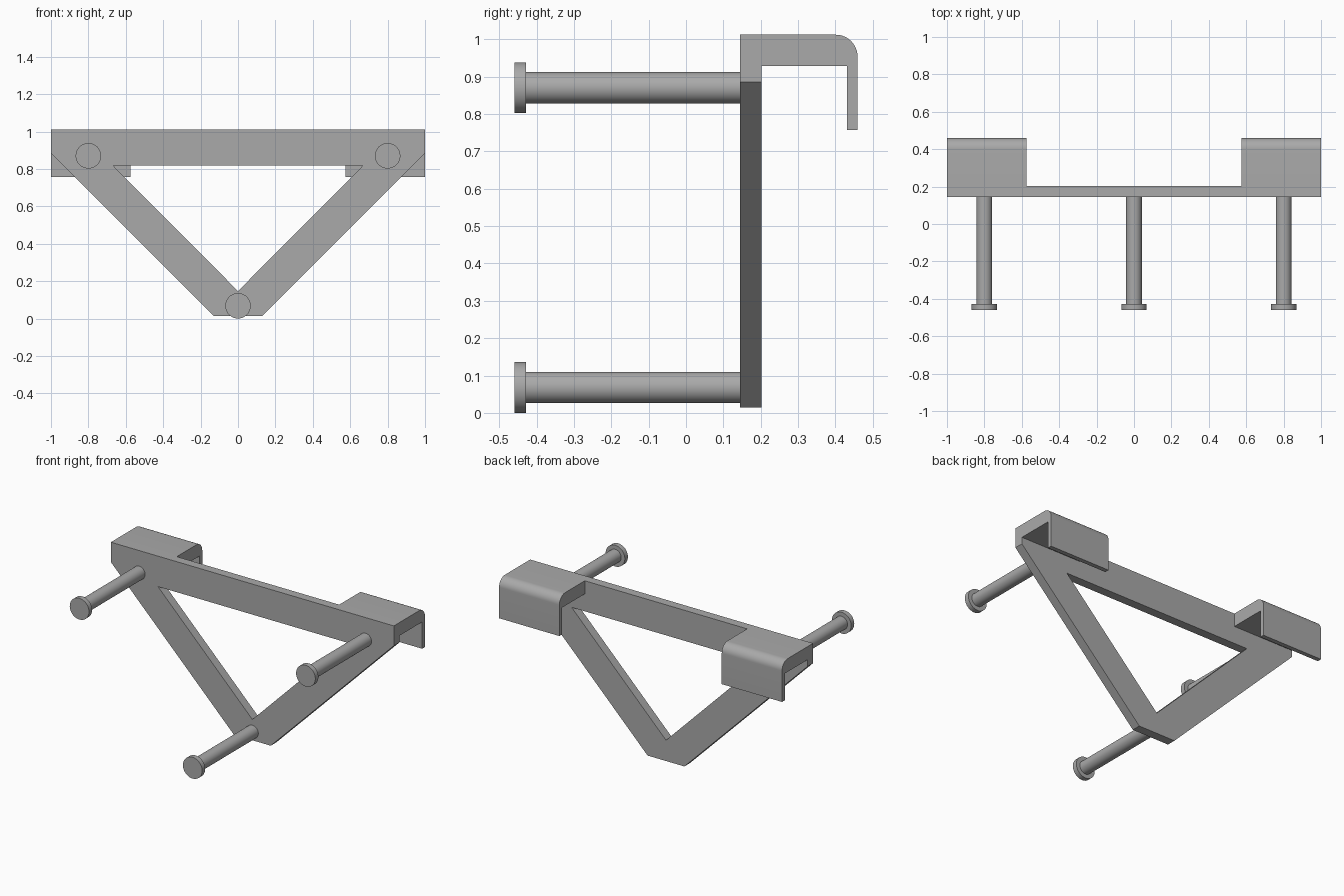
import bpy, bmesh, math
from mathutils import Vector, Matrix

if "Cube" in bpy.data.objects:
    bpy.data.objects.remove(bpy.data.objects["Cube"])

grey = bpy.data.materials.new("plain grey")
grey.use_nodes = True
GREY = (0.4, 0.4, 0.4, 1)
grey.diffuse_color = GREY
grey.node_tree.nodes["Principled BSDF"].inputs["Base Color"].default_value = GREY


def add_object(name, bm):
    bmesh.ops.recalc_face_normals(bm, faces=bm.faces)
    mesh = bpy.data.meshes.new(name)
    bm.to_mesh(mesh)
    bm.free()
    mesh.materials.append(grey)
    obj = bpy.data.objects.new(name, mesh)
    bpy.context.collection.objects.link(obj)
    return obj


def smooth(obj):
    bpy.ops.object.select_all(action="DESELECT")
    obj.select_set(True)
    bpy.context.view_layer.objects.active = obj
    bpy.ops.object.shade_smooth_by_angle(angle=math.radians(30))


def prism(name, loops, direction):
    """Fill closed outlines (later ones are holes) and extrude them."""
    bm = bmesh.new()
    for loop in loops:
        verts = [bm.verts.new(p) for p in loop]
        for a, b in zip(verts, verts[1:] + verts[:1]):
            bm.edges.new((a, b))
    bmesh.ops.triangle_fill(bm, edges=bm.edges[:], use_beauty=True,
                            normal=Vector(direction).normalized())
    new = bmesh.ops.extrude_face_region(bm, geom=bm.faces[:], use_keep_orig=True)
    bmesh.ops.translate(bm, vec=direction,
                        verts=[g for g in new["geom"] if isinstance(g, bmesh.types.BMVert)])
    return add_object(name, bm)


FRONT, BACK, TOP = 0.145, 0.202, 1.012

# Triangular frame with a triangular opening
half = [(0.13, 0.014), (1, 0.885), (1, TOP)]
outer = half + [(-x, z) for x, z in reversed(half)]
inner = [(0, 0.147), (0.667, 0.817), (-0.667, 0.817)]
frame = prism("triangle_frame",
              [[(x, FRONT, z) for x, z in loop] for loop in (outer, inner)],
              (0, BACK - FRONT, 0))

# Hooks: profile with a rounded outer corner, reaching over the back
REAR, LIP, RADIUS = 0.459, 0.431, 0.058
arc = [(REAR - RADIUS + RADIUS * math.sin(a), TOP - RADIUS + RADIUS * math.cos(a))
       for a in (math.pi / 2 * i / 12 for i in range(13))]
profile = [(BACK, TOP)] + arc + [(REAR, 0.757), (LIP, 0.757), (LIP, 0.928), (BACK, 0.928)]
for side, start in (("left", 0.574), ("right", -1)):
    hook = prism(side + "_hook", [[(start, y, z) for y, z in profile]], (0.426, 0, 0))
    smooth(hook)

# Pegs: lathed shaft with an end flange
lathe = [(0, -0.459), (0.068, -0.459), (0.068, -0.428), (0.042, -0.428), (0.042, FRONT + 0.01)]
for name, x, z in (("left_peg", 0.8, 0.87), ("right_peg", -0.8, 0.87), ("bottom_peg", 0, 0.068)):
    bm = bmesh.new()
    verts = [bm.verts.new((r, y, 0)) for r, y in lathe]
    edges = [bm.edges.new(pair) for pair in zip(verts, verts[1:])]
    bmesh.ops.spin(bm, geom=verts + edges, cent=(0, 0, 0), axis=(0, 1, 0),
                   angle=math.tau, steps=48)
    bmesh.ops.remove_doubles(bm, verts=bm.verts[:], dist=0.0001)
    bmesh.ops.transform(bm, matrix=Matrix.Translation((x, 0, z)), verts=bm.verts[:])
    smooth(add_object(name, bm))
